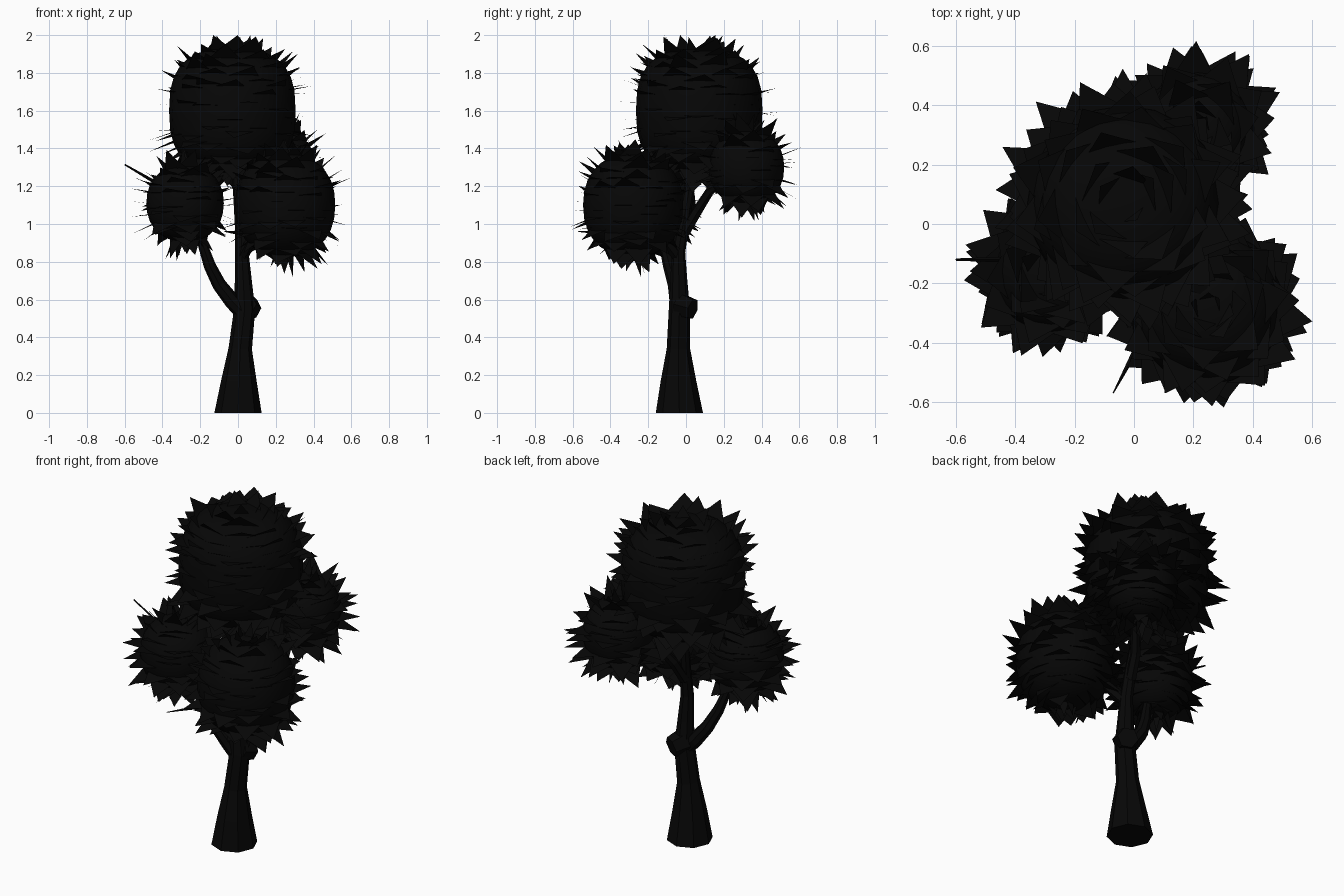
import bpy, bmesh, math, random
from mathutils import Vector

if "Cube" in bpy.data.objects:
    bpy.data.objects.remove(bpy.data.objects["Cube"])

random.seed(7)
mat = bpy.data.materials.new("near black")
mat.diffuse_color = (0.002, 0.002, 0.002, 1)
mat.use_nodes = True
mat.node_tree.nodes["Principled BSDF"].inputs["Base Color"].default_value = mat.diffuse_color


def finish(bm, name, smooth=True):
    me = bpy.data.meshes.new(name)
    bm.to_mesh(me)
    bm.free()
    me.materials.append(mat)
    ob = bpy.data.objects.new(name, me)
    bpy.context.collection.objects.link(ob)
    for p in me.polygons:
        p.use_smooth = smooth
    return ob


def limb(name, path, sides=8):
    """Tapered tube through (x, y, z, radius) points."""
    bm = bmesh.new()
    pts = [Vector(p[:3]) for p in path]
    rings = []
    for i, p in enumerate(pts):
        d = (pts[min(i + 1, len(pts) - 1)] - pts[max(i - 1, 0)]).normalized()
        if i == 0 and p.z == 0:
            d = Vector((0, 0, 1))
        u = Vector((0, 1, 0)).cross(d).normalized()
        v = d.cross(u)
        rings.append([bm.verts.new(p + path[i][3] * (u * math.cos(a) + v * math.sin(a)))
                      for a in (2 * math.pi * k / sides for k in range(sides))])
    for a, b in zip(rings, rings[1:]):
        for k in range(sides):
            j = (k + 1) % sides
            bm.faces.new((a[k], a[j], b[j], b[k]))
    bm.faces.new(rings[0][::-1])
    bm.faces.new(rings[-1])
    return finish(bm, name, False)


def surface(c, r, n, lat, lon, k=1.0):
    """Point on a slightly squared-off ball."""
    e = 2 / n
    h = max(0, math.cos(lat)) ** e
    z = math.copysign(abs(math.sin(lat)) ** e, lat)
    return Vector((c[0] + k * r[0] * h * math.cos(lon),
                   c[1] + k * r[1] * h * math.sin(lon), c[2] + k * r[2] * z))


def foliage(name, c, r, n, length, flare=1.0):
    # rounded core
    bm = bmesh.new()
    bmesh.ops.create_uvsphere(bm, u_segments=20, v_segments=14, radius=1)
    for v in bm.verts:
        lat = math.asin(max(-1, min(1, v.co.z)))
        v.co = surface(c, r, n, lat, math.atan2(v.co.y, v.co.x))
    finish(bm, name + "_core")
    # rings of broad pointed leaves standing out from the core
    bm = bmesh.new()
    rows = 13
    for i in range(rows):
        lat0 = math.radians(-80 + 160 * i / (rows - 1))
        ring = 2 * math.pi * r[0] * math.cos(lat0)
        count = max(5, round(ring / 0.14))
        half = math.pi / count * 1.15
        shift = random.random() * 6
        for k in range(count):
            lon = shift + 2 * math.pi * (k + random.uniform(-.25, .25)) / count
            lat = lat0 + random.uniform(-.09, .09)
            a = surface(c, r, n, lat, lon - half, .99)
            b = surface(c, r, n, lat, lon + half, .99)
            base = surface(c, r, n, lat, lon + random.uniform(-.6, .6) * half)
            out = Vector((math.cos(lat) * math.cos(lon), math.cos(lat) * math.sin(lon),
                          math.sin(lat)))
            reach = length * random.uniform(.5, 1.1) * (flare if lat < -.2 else 1)
            tip = base + out * reach
            tip.z = min(2.0, tip.z + random.uniform(-.02, .02) * math.cos(lat))
            bm.faces.new([bm.verts.new(p) for p in (a, b, tip)])
    finish(bm, name + "_leaves", False)


# Trunk and branches
limb("trunk", [(0, -.035, 0, .125), (.005, -.04, .17, .094), (.012, -.04, .34, .062),
               (.035, -.035, .55, .056), (.028, -.038, .7, .045), (.02, -.04, .85, .036),
               (.015, -.015, 1.0, .032), (0, .02, 1.2, .028), (-.02, .06, 1.45, .015)])
limb("left_branch", [(.03, -.04, .53, .045), (-.03, -.045, .59, .042), (-.1, -.06, .68, .037),
                     (-.15, -.09, .78, .032), (-.19, -.12, .9, .025), (-.25, -.15, 1.1, .015)])
limb("back_branch", [(.015, -.01, .95, .03), (.04, .06, 1.07, .028), (.1, .13, 1.18, .024),
                     (.22, .3, 1.28, .015)], 6)
limb("right_branch", [(.02, -.04, .82, .03), (.08, -.12, .93, .028), (.22, -.26, 1.08, .018)], 6)
limb("trunk_knot", [(.035, -.035, .57, .07), (.072, .036, .55, .058)], 6)

# Leaf clusters: centre, radii, squareness, leaf length
foliage("top_crown", (-.03, .07, 1.6), (.335, .335, .33), 2.7, .1, 1.25)
foliage("right_crown", (.25, -.28, 1.1), (.265, .265, .275), 2.25, .1)
foliage("left_crown", (-.28, -.16, 1.11), (.205, .21, .205), 2.2, .1)
foliage("back_crown", (.215, .32, 1.3), (.195, .2, .2), 2.2, .11)

# Stray twigs
limb("left_twig", [(-.42, -.12, 1.21, .01), (-.6, -.12, 1.315, .004)], 4)
limb("front_twig", [(.02, -.4, .95, .012), (-.07, -.57, .96, .002)], 4)
